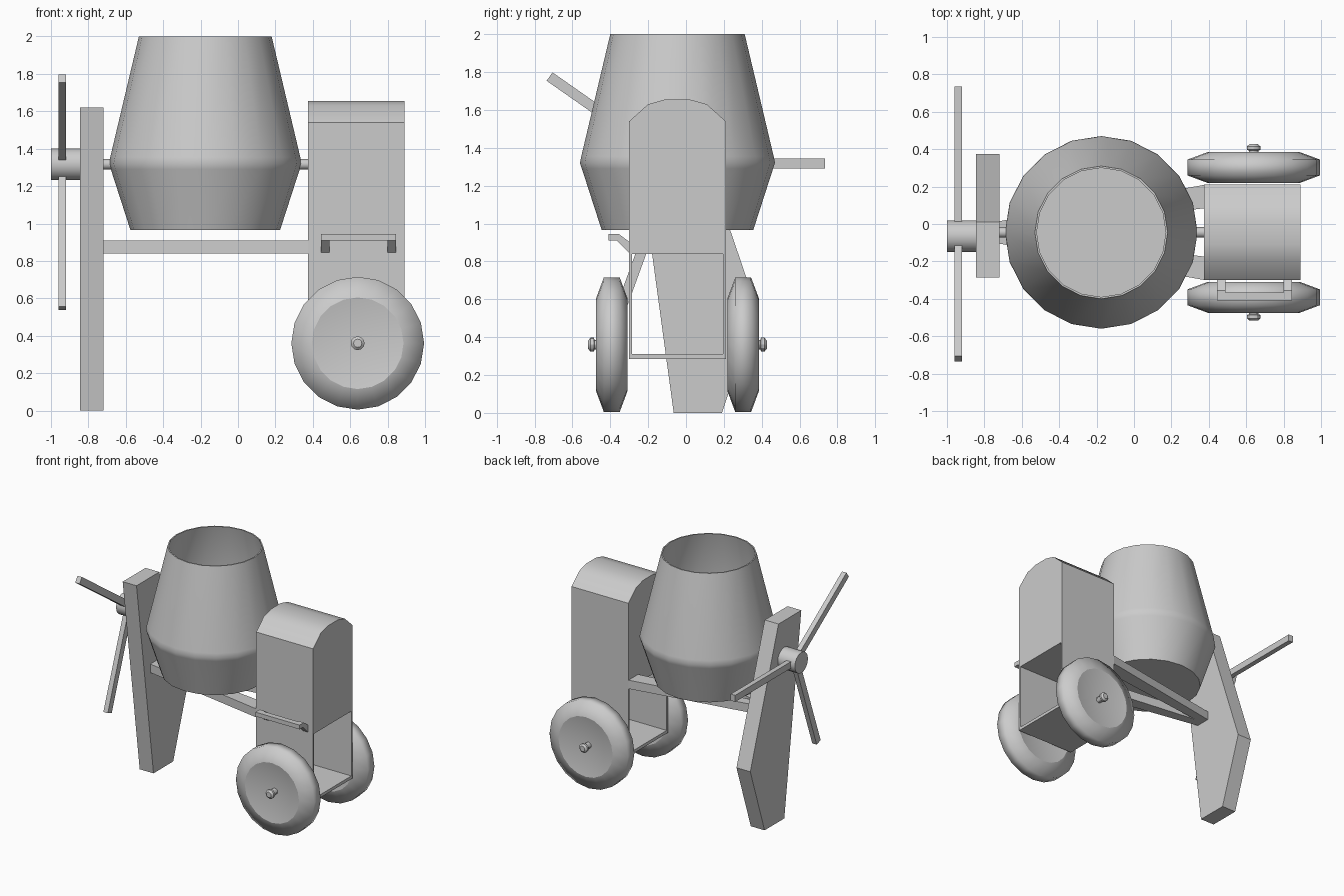
import bpy, bmesh, math
from mathutils import Matrix, Vector

cube = bpy.data.objects.get("Cube")
if cube:
    bpy.data.objects.remove(cube, do_unlink=True)

GREY = (0.6, 0.6, 0.6, 1.0)
grey = bpy.data.materials.new("plain_grey")
grey.use_nodes = True
grey.diffuse_color = GREY
grey.node_tree.nodes["Principled BSDF"].inputs["Base Color"].default_value = GREY

MID_Y = -0.045   # shared centre line of drum, housing and wheels
AXLE_Z = 1.317   # height of the tilting axis


def finish(name, bm, matrix=Matrix(), smooth=None):
    bmesh.ops.recalc_face_normals(bm, faces=bm.faces)
    mesh = bpy.data.meshes.new(name)
    bm.to_mesh(mesh)
    bm.free()
    mesh.transform(matrix)
    mesh.materials.append(grey)
    obj = bpy.data.objects.new(name, mesh)
    bpy.context.scene.collection.objects.link(obj)
    if smooth:
        bpy.ops.object.select_all(action='DESELECT')
        obj.select_set(True)
        bpy.context.view_layer.objects.active = obj
        bpy.ops.object.shade_smooth_by_angle(angle=math.radians(smooth))
    return obj


def lathe(name, profile, matrix, steps=20, smooth=40, closed=False):
    """Spin (radius, height) points around z, then place the result."""
    bm = bmesh.new()
    verts = [bm.verts.new((r, 0, h)) for r, h in profile]
    edges = [bm.edges.new(pair) for pair in zip(verts, verts[1:])]
    if closed:
        edges.append(bm.edges.new((verts[-1], verts[0])))
    bmesh.ops.spin(bm, geom=verts + edges, cent=(0, 0, 0), axis=(0, 0, 1),
                   angle=math.tau, steps=steps, use_duplicate=False)
    bmesh.ops.remove_doubles(bm, verts=bm.verts, dist=0.0005)
    return finish(name, bm, matrix, smooth)


def prism(name, outline, x0, x1, smooth=None):
    """Extrude a (y, z) outline along x."""
    bm = bmesh.new()
    face = bm.faces.new([bm.verts.new((x0, y, z)) for y, z in outline])
    ext = bmesh.ops.extrude_face_region(bm, geom=[face])
    moved = [g for g in ext["geom"] if isinstance(g, bmesh.types.BMVert)]
    bmesh.ops.translate(bm, verts=moved, vec=(x1 - x0, 0, 0))
    return finish(name, bm, smooth=smooth)


def slab(name, outline, z0, z1):
    """Extrude an (x, y) outline upwards."""
    bm = bmesh.new()
    face = bm.faces.new([bm.verts.new((x, y, z0)) for x, y in outline])
    ext = bmesh.ops.extrude_face_region(bm, geom=[face])
    moved = [g for g in ext["geom"] if isinstance(g, bmesh.types.BMVert)]
    bmesh.ops.translate(bm, verts=moved, vec=(0, 0, z1 - z0))
    return finish(name, bm)


# Hollow mixing drum, open at the top
lathe("drum", [(0, 0.965), (0.40, 0.965), (0.505, 1.29), (0.515, 1.32),
               (0.508, 1.355), (0.355, 2.0), (0.345, 2.0), (0.50, 1.32),
               (0.39, 0.98), (0, 0.98)],
      Matrix.Translation((-0.175, MID_Y, 0)))

# Short axles carrying the drum between leg and housing
along_x = Matrix.Rotation(math.pi / 2, 4, 'Y')
for name, x in (("left_drum_axle", 0.27), ("right_drum_axle", -0.74)):
    lathe(name, [(0, 0), (0.028, 0), (0.028, 0.12), (0, 0.12)],
          Matrix.Translation((x, MID_Y, AXLE_Z)) @ along_x, 12)

# Motor housing with arched top, and the open frame underneath
prism("motor_housing", [(-0.30, 0.84), (0.21, 0.84), (0.21, 1.54), (0.11, 1.63),
                        (0.02, 1.655), (-0.11, 1.655), (-0.20, 1.63), (-0.30, 1.54)],
      0.375, 0.89, 35)
prism("lower_frame", [(-0.30, 0.84), (-0.30, 0.285), (0.21, 0.285), (0.21, 0.84),
                      (0.195, 0.84), (0.195, 0.31), (-0.285, 0.31), (-0.285, 0.84)],
      0.375, 0.89)

# Grab handle on the front of the housing
for name, x in (("left_handle_arm", 0.80), ("right_handle_arm", 0.445)):
    prism(name, [(-0.295, 0.84), (-0.295, 0.90), (-0.355, 0.945),
                 (-0.365, 0.945), (-0.365, 0.91)], x, x + 0.045)
prism("handle_bar", [(-0.41, 0.91), (-0.365, 0.91), (-0.365, 0.945), (-0.41, 0.945)],
      0.445, 0.845)

# Tapering support leg
prism("support_leg", [(-0.065, 0), (0.19, 0), (0.375, 0.55), (0.01, 1.62), (-0.285, 1.62)],
      -0.845, -0.72)

# Two beams spreading from the leg to the housing
for name, s in (("back_beam", 1), ("front_beam", -1)):
    slab(name, [(-0.72, MID_Y + s * 0.06), (0.38, MID_Y + s * 0.255),
                (0.38, MID_Y + s * 0.13), (-0.72, MID_Y - s * 0.01)], 0.84, 0.91)

# Wheels: rounded tyre, dished disc and axle cap
for side, s in (("front", 1), ("back", -1)):
    place = (Matrix.Translation((0.64, MID_Y - s * 0.347, 0.36))
             @ Matrix.Rotation(s * math.pi / 2, 4, 'X'))
    lathe(side + "_tyre", [(0.245, -0.083), (0.355, -0.042), (0.355, 0.042),
                           (0.245, 0.083)], place, 20, 80, closed=True)
    lathe(side + "_wheel_disc", [(0, -0.04), (0.245, -0.083), (0.245, 0.083), (0, 0.04)],
          place, 20, 40)
    lathe(side + "_axle_cap", [(0, -0.06), (0.025, -0.06), (0.025, 0.09), (0.037, 0.095),
                               (0.037, 0.112), (0.022, 0.125), (0, 0.125)], place, 12, 30)

# Tilting wheel: hub with three long spokes
HUB_Y = -0.065
lathe("crank_hub", [(0, -1.0), (0.085, -1.0), (0.085, -0.84), (0, -0.84)],
      Matrix.Translation((0, HUB_Y, AXLE_Z)) @ along_x, 16)
for name, degrees, length in (("back_spoke", 0, 0.80), ("upper_spoke", 145, 0.80),
                              ("lower_spoke", 250, 0.82)):
    turn = Matrix.Rotation(math.radians(degrees), 2)
    centre = Vector((HUB_Y, AXLE_Z))
    corners = [(0, -0.027), (length, -0.027), (length, 0.027), (0, 0.027)]
    prism(name, [tuple(centre + turn @ Vector(c)) for c in corners], -0.96, -0.92)
